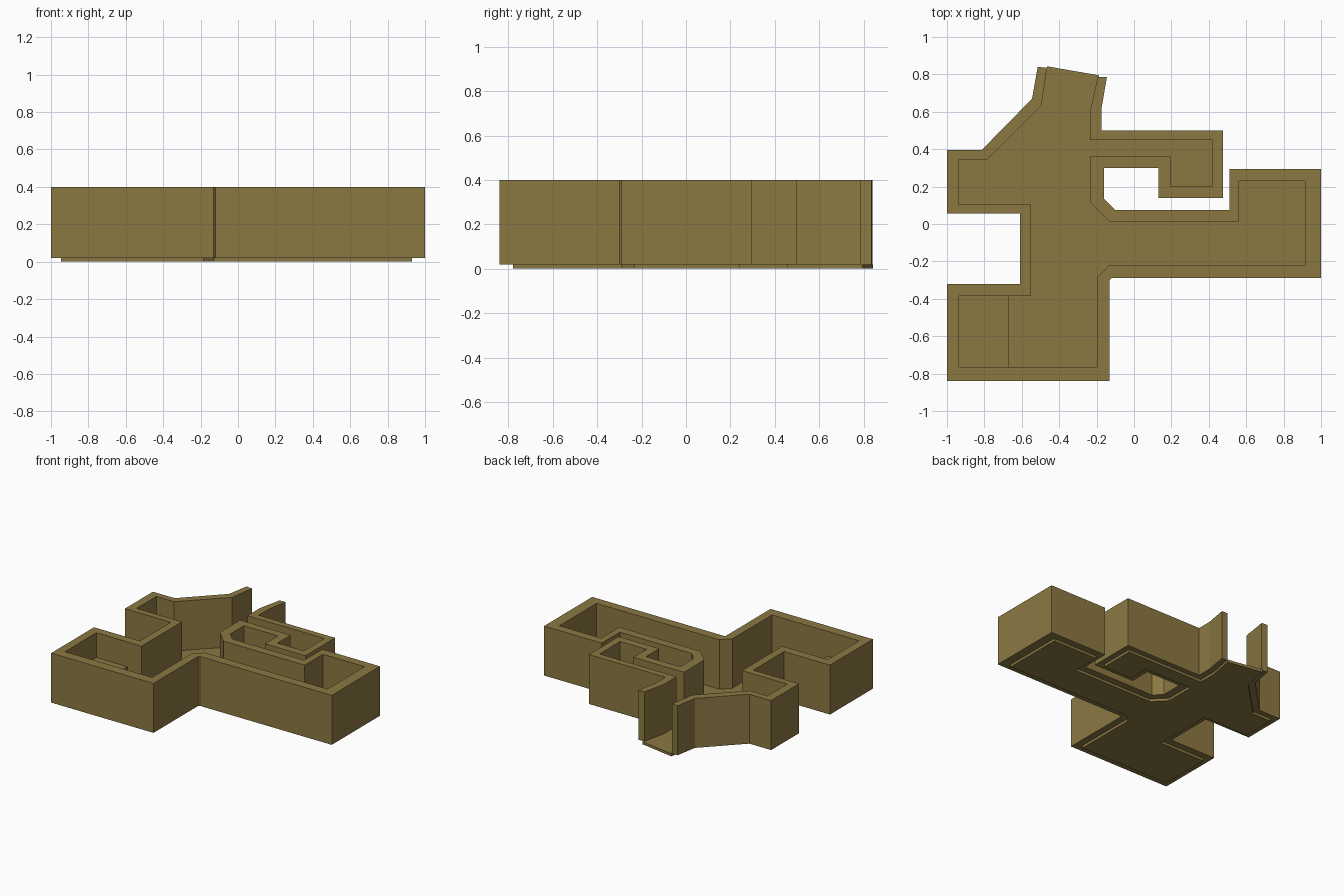
import bpy
import bmesh
from mathutils import Vector

default_cube = bpy.data.objects.get("Cube")
if default_cube:
    bpy.data.objects.remove(default_cube, do_unlink=True)

FLOOR_TOP = 0.02
WALL_TOP = 0.4
LEDGE_TOP = 0.21

# Wall outlines, from one side of the open doorway round to the other
OUTER = [(-.145, .785), (-.175, .61), (-.175, .5), (.475, .5), (.475, .14),
         (.13, .14), (.13, .3), (-.16, .3), (-.16, .135), (-.1, .075),
         (.51, .075), (.51, .295), (1, .295), (1, -.29), (-.12, -.29),
         (-.13, -.3), (-.13, -.84), (-1, -.84), (-1, -.32), (-.61, -.32),
         (-.61, .055), (-1, .055), (-1, .395), (-.815, .395), (-.545, .67),
         (-.515, .84)]
INNER = [(-.195, .785), (-.235, .6), (-.235, .45), (.42, .45), (.42, .2),
         (.195, .2), (.195, .36), (-.235, .36), (-.235, .115), (-.13, .01),
         (.56, .01), (.56, .23), (.915, .23), (.915, -.22), (-.13, -.22),
         (-.195, -.285), (-.195, -.765), (-.935, -.765), (-.935, -.385),
         (-.55, -.385), (-.55, .105), (-.935, .105), (-.935, .345),
         (-.785, .345), (-.495, .635), (-.465, .835)]


def make_material(name, colour):
    material = bpy.data.materials.new(name)
    material.use_nodes = True
    material.diffuse_color = colour
    shader = material.node_tree.nodes["Principled BSDF"]
    shader.inputs["Base Color"].default_value = colour
    shader.inputs["Roughness"].default_value = 0.8
    return material


def extrude_plan(name, polygons, bottom, top, material):
    """Raise flat plan polygons, joined at shared corners, into one solid."""
    bm = bmesh.new()
    corners = {}
    faces = []
    for polygon in polygons:
        verts = []
        for point in polygon:
            key = tuple(point)
            if key not in corners:
                corners[key] = bm.verts.new((key[0], key[1], bottom))
            verts.append(corners[key])
        faces.append(bm.faces.new(verts))
    raised = bmesh.ops.extrude_face_region(bm, geom=faces, use_keep_orig=True)
    moved = [item for item in raised["geom"]
             if isinstance(item, bmesh.types.BMVert)]
    bmesh.ops.translate(bm, verts=moved, vec=(0, 0, top - bottom))
    bmesh.ops.recalc_face_normals(bm, faces=bm.faces[:])
    mesh = bpy.data.meshes.new(name)
    bm.to_mesh(mesh)
    bm.free()
    mesh.materials.append(material)
    obj = bpy.data.objects.new(name, mesh)
    bpy.context.collection.objects.link(obj)
    return obj


ochre = make_material("ochre_brown", (.26, .19, .055, 1))

# Walls: one quad of plan between each neighbouring pair of corners
wall_plan = [(OUTER[i], OUTER[i + 1], INNER[i + 1], INNER[i])
             for i in range(len(OUTER) - 1)]
extrude_plan("walls", wall_plan, FLOOR_TOP, WALL_TOP, ochre)

# Floor plate: tucked slightly under the walls, reaching just past the doorway
floor_plan = [tuple(Vector(a).lerp(Vector(b), .18))
              for a, b in zip(INNER, OUTER)]
floor_plan[0] = (-.187, .795)
floor_plan[-1] = (-.465, .843)
extrude_plan("floor", [floor_plan], 0, FLOOR_TOP, ochre)

# Raised ledge at the end of the front room
ledge_plan = [(-.935, -.765), (-.67, -.765), (-.67, -.385), (-.935, -.385)]
extrude_plan("ledge", [ledge_plan], FLOOR_TOP, LEDGE_TOP, ochre)
